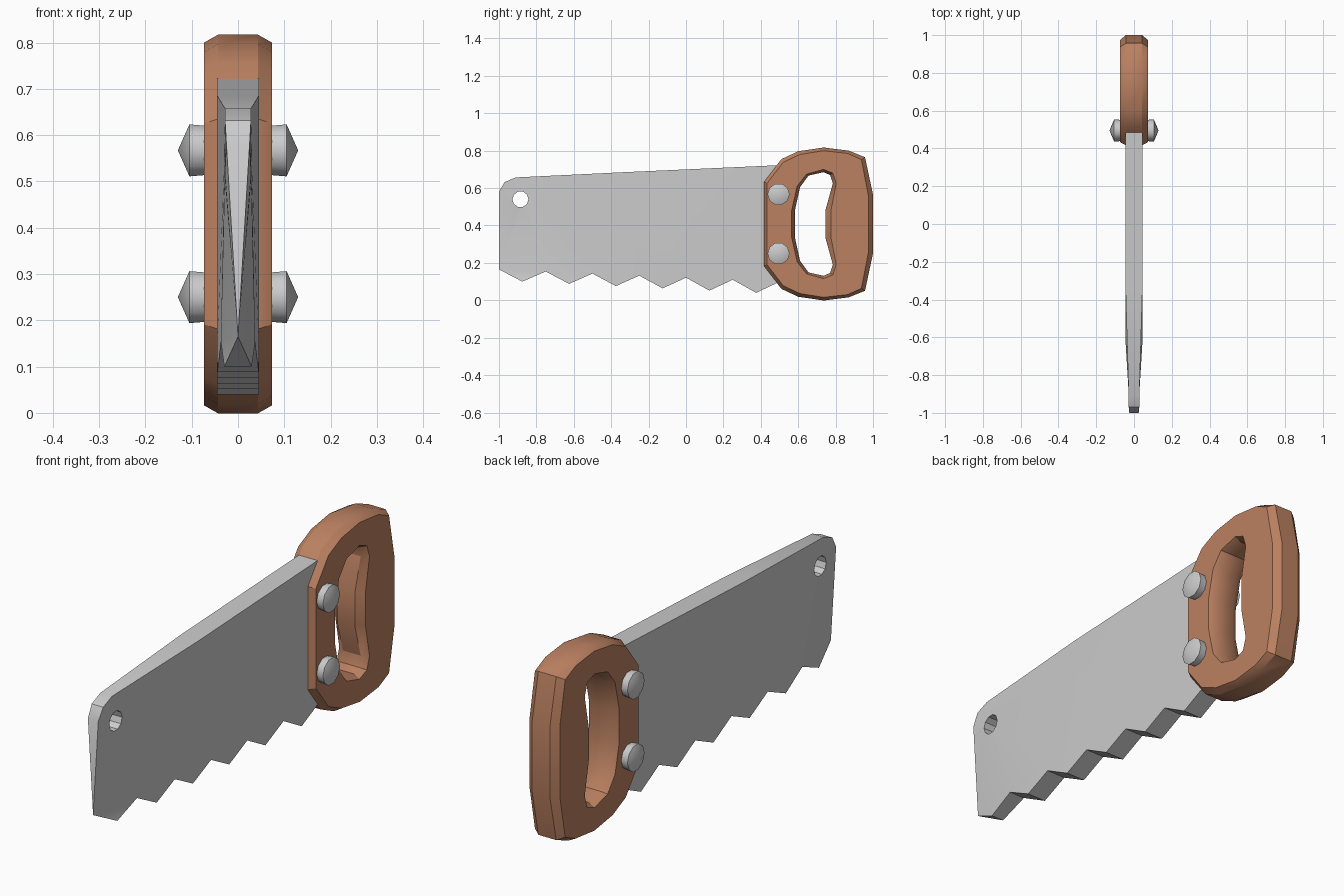
import bpy, bmesh
from math import sin, cos, pi, radians

if "Cube" in bpy.data.objects:
    bpy.data.objects.remove(bpy.data.objects["Cube"])


def finish(name, bm, color=None, angle=30):
    bmesh.ops.remove_doubles(bm, verts=bm.verts[:], dist=1e-5)
    bmesh.ops.recalc_face_normals(bm, faces=bm.faces[:])
    me = bpy.data.meshes.new(name)
    bm.to_mesh(me)
    bm.free()
    ob = bpy.data.objects.new(name, me)
    bpy.context.collection.objects.link(ob)
    if color:
        mat = bpy.data.materials.new(name + "_colour")
        mat.diffuse_color = color
        mat.use_nodes = True
        mat.node_tree.nodes["Principled BSDF"].inputs["Base Color"].default_value = mat.diffuse_color
        me.materials.append(mat)
    bpy.ops.object.select_all(action='DESELECT')
    ob.select_set(True)
    bpy.context.view_layer.objects.active = ob
    bpy.ops.object.shade_smooth_by_angle(angle=radians(angle))
    return ob


def loft(bm, rings, closed):
    # Join equal-length closed rings of points with quads
    vs = [[bm.verts.new(p) for p in r] for r in rings]
    n = len(vs[0])
    for i in range(len(vs) if closed else len(vs) - 1):
        a, b = vs[i], vs[(i + 1) % len(vs)]
        for j in range(n):
            k = (j + 1) % n
            bm.faces.new((a[j], a[k], b[k], b[j]))
    return vs


# Blade: toothed outline with a hanging hole, thinning towards the tip
teeth = []
for i in range(13):
    z = 0.165 - 0.0055 * i if i % 2 == 0 else 0.10 - 0.006 * (i - 1)
    teeth.append((-1 + 0.125 * i, z))
outline = teeth + [(0.52, 0.15), (0.52, 0.68), (0.49, 0.722), (-0.33, 0.685),
                   (-0.91, 0.657), (-0.97, 0.632), (-1, 0.58)]
hole = [(-0.885 + 0.043 * cos(i * pi / 5), 0.54 + 0.043 * sin(i * pi / 5)) for i in range(10)]


def half_width(y, z):
    if y < -0.99:
        return 0.028 * (z - 0.165) / 0.465
    span = 0.57 if z > 0.4 else 0.28
    return 0.028 + 0.017 * min(1, max(0, (y + 0.9) / span))


flat = bmesh.new()
for loop in (outline, hole):
    vs = [flat.verts.new((0, y, z)) for y, z in loop]
    for i in range(len(vs)):
        flat.edges.new((vs[i - 1], vs[i]))
bmesh.ops.triangle_fill(flat, edges=flat.edges[:], use_beauty=True, normal=(1, 0, 0))
flat.verts.index_update()
tris = [[v.index for v in f.verts] for f in flat.faces]
flat.free()

bm = bmesh.new()
points = outline + hole
sides = [[bm.verts.new((s * half_width(y, z), y, z)) for y, z in points] for s in (-1, 1)]
for side in sides:
    for t in tris:
        bm.faces.new([side[i] for i in t])
start = 0
for loop in (outline, hole):
    n = len(loop)
    for i in range(n):
        a, b = start + i, start + (i + 1) % n
        bm.faces.new((sides[0][a], sides[0][b], sides[1][b], sides[1][a]))
    start += n
finish("blade", bm)

# Handle: chamfered closed grip, upper half outlines mirrored about mid height
MID = 0.408


def mirrored(half):
    return half + [(y, 2 * MID - z) for y, z in reversed(half)]


outer = mirrored([(0.417, 0.635), (0.51, 0.755), (0.60, 0.797), (0.737, 0.817),
                  (0.87, 0.80), (0.957, 0.765), (1.0, 0.565)])
outer_face = mirrored([(0.433, 0.625), (0.52, 0.738), (0.61, 0.78), (0.737, 0.80),
                       (0.865, 0.785), (0.938, 0.752), (0.975, 0.56)])
grip_face = mirrored([(0.565, 0.48), (0.594, 0.61), (0.645, 0.675), (0.735, 0.70),
                      (0.785, 0.68), (0.803, 0.625), (0.775, 0.48)])
grip = mirrored([(0.582, 0.48), (0.61, 0.605), (0.655, 0.667), (0.735, 0.685),
                 (0.77, 0.67), (0.785, 0.625), (0.745, 0.48)])
section = [(outer, -0.043), (outer, 0.043), (outer_face, 0.073), (grip_face, 0.073),
           (grip, 0.043), (grip, -0.043), (grip_face, -0.073), (outer_face, -0.073)]
bm = bmesh.new()
loft(bm, [[(x, y, z) for y, z in ring] for ring, x in section], True)
finish("handle", bm, (0.50, 0.22, 0.12, 1))

# Bolts: ten-sided, running through the handle with pointed heads both sides
for name, zc in (("lower_bolt", 0.25), ("upper_bolt", 0.567)):
    bm = bmesh.new()
    rings = [[(x, 0.495 + r * cos(i * pi / 5), zc + r * sin(i * pi / 5)) for i in range(10)]
             for x, r in ((-0.105, 0.059), (-0.07, 0.056), (0.07, 0.056), (0.105, 0.059))]
    vs = loft(bm, rings, False)
    for ring, x in ((vs[0], -0.13), (vs[-1], 0.13)):
        tip = bm.verts.new((x, 0.495, zc))
        for i in range(10):
            bm.faces.new((ring[i - 1], ring[i], tip))
    finish(name, bm, angle=40)
